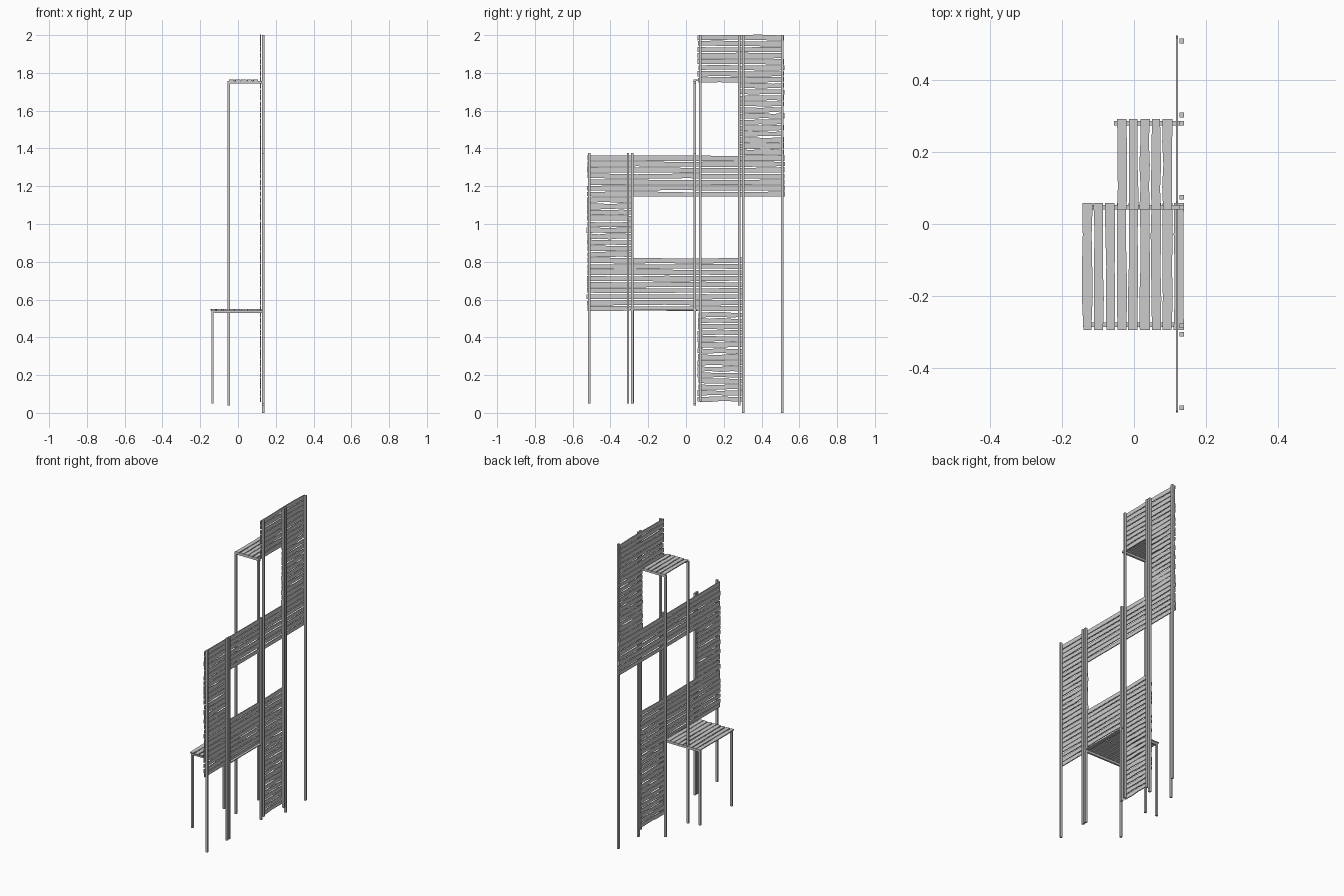
import bpy, bmesh, random
from mathutils import Vector

random.seed(4)
cube = bpy.data.objects.get("Cube")
if cube:
    bpy.data.objects.remove(cube, do_unlink=True)

GREY = (0.6, 0.6, 0.6, 1)
mat = bpy.data.materials.new("plain grey")
mat.use_nodes = True
mat.diffuse_color = GREY
mat.node_tree.nodes["Principled BSDF"].inputs["Base Color"].default_value = GREY


def finish(bm, name):
    mesh = bpy.data.meshes.new(name)
    bmesh.ops.recalc_face_normals(bm, faces=bm.faces)
    bm.to_mesh(mesh)
    bm.free()
    mesh.materials.append(mat)
    bpy.context.collection.objects.link(bpy.data.objects.new(name, mesh))


def box(name, x, y, z):
    """Straight bar between (low, high) limits on each axis."""
    bm = bmesh.new()
    for v in bmesh.ops.create_cube(bm, size=1)["verts"]:
        v.co = Vector([a[0] if c < 0 else a[1] for c, a in zip(v.co, (x, y, z))])
    finish(bm, name)


def slat(name, y, centre, thick, flat, wobble, cuts=4):
    """Rough-sawn board along y with gently uneven edges.
    flat boards lie in x-y, upright boards stand in y-z."""
    bm = bmesh.new()
    rings = []
    for i in range(cuts + 1):
        along = y[0] + (y[1] - y[0]) * i / cuts
        lo = centre - BOARD / 2 + random.uniform(-wobble, wobble)
        hi = centre + BOARD / 2 + random.uniform(-wobble, wobble)
        ring = []
        for w, t in ((lo, 0), (hi, 0), (hi, 1), (lo, 1)):
            co = (w, along, thick[t]) if flat else (thick[t], along, w)
            ring.append(bm.verts.new(co))
        rings.append(ring)
    for a, b in zip(rings, rings[1:]):
        for k in range(4):
            n = (k + 1) % 4
            bm.faces.new((a[k], a[n], b[n], b[k]))
    bm.faces.new(rings[0])
    bm.faces.new(rings[-1])
    finish(bm, name)


BOARD, PITCH = 0.026, 0.0319
WALL_X = (0.117, 0.123)

# Stepped screen wall: rows of boards, with the y span of each tier from the bottom up
tiers = [
    ("lower_panel", 15, (0.063, 0.302)),
    ("lower_band", 9, (-0.523, 0.302)),
    ("left_panel", 10, (-0.523, -0.282)),
    ("middle_band", 7, (-0.523, 0.523)),
    ("right_panel", 12, (0.283, 0.518)),
    ("top_band", 8, (0.063, 0.518)),
]
row = 0
for tier, count, (y0, y1) in tiers:
    for i in range(count):
        ends = (y0 + random.uniform(-0.003, 0.003), y1 + random.uniform(-0.003, 0.003))
        z = 0.073 + row * PITCH
        slat(f"{tier}_board_{i + 1}", ends, z, WALL_X, False, 0.003)
        row += 1

# Posts on the outer side of the wall: y centre, bottom, top
posts = [
    (-0.512, 0.05, 1.375), (-0.307, 0.05, 1.375), (-0.284, 0.05, 1.375),
    (0.047, 0.05, 1.375), (0.075, 0.06, 2.0), (0.281, 0.04, 2.0),
    (0.304, 0.0, 2.0), (0.51, 0.0, 2.0),
]
R = 0.0065
for i, (y, z0, z1) in enumerate(posts):
    box(f"wall_post_{i + 1}", (0.127, 0.14), (y - R, y + R), (z0, z1))


def shelf(name, first_x, count, y, rails, leg_x, foot, top):
    """Slatted shelf with two cross rails and two legs."""
    for i in range(count):
        slat(f"{name}_board_{i + 1}", y, first_x + i * PITCH, (top - 0.006, top), True, 0.002)
    for side, ry in zip(("front", "back"), rails):
        span = (ry - R, ry + R)
        box(f"{name}_{side}_rail", (leg_x - R, 0.127), span, (top - 0.019, top - 0.006))
        box(f"{name}_{side}_leg", (leg_x - R, leg_x + R), span, (foot, top - 0.019))


shelf("low_shelf", -0.130, 9, (-0.296, 0.058), (-0.281, 0.047), -0.135, 0.05, 0.549)
shelf("high_shelf", -0.034, 5, (0.04, 0.292), (0.047, 0.281), -0.049, 0.04, 1.764)
